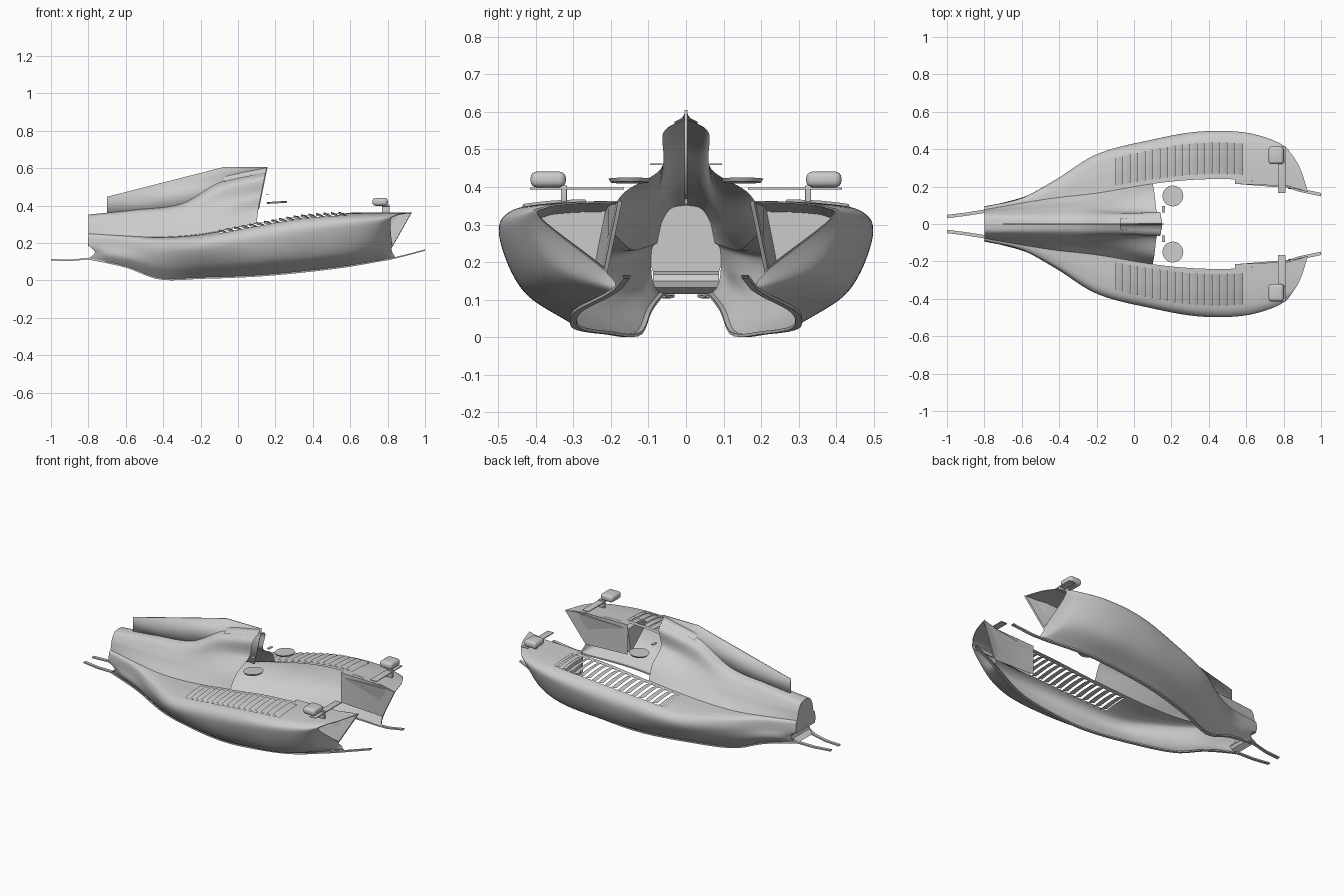
import bpy, bmesh, math
from mathutils import Vector, Matrix

if "Cube" in bpy.data.objects:
    bpy.data.objects.remove(bpy.data.objects["Cube"])

# x, inner y/z, widest y/z, undercut y/z, bottom y/z
POD = [
    (-0.80, .077, .250, .093, .190, .088, .150, .068, .116),
    (-0.60, .112, .238, .140, .170, .138, .120, .100, .072),
    (-0.42, .140, .232, .235, .155, .200, .080, .130, .009),
    (-0.20, .165, .248, .370, .170, .310, .085, .210, .012),
    (0.10, .215, .305, .450, .210, .400, .105, .285, .024),
    (0.35, .238, .347, .492, .250, .430, .120, .300, .046),
    (0.58, .236, .361, .488, .280, .420, .140, .283, .074),
    (0.80, .205, .363, .435, .303, .340, .178, .210, .112),
    (0.90, .170, .363, .395, .315, .210, .170, .185, .125)]
# x, crown z, then three y/z points down the flank
COVER = [
    (-0.80, .352, .040, .343, .063, .310, .071, .280),
    (-0.55, .378, .042, .365, .075, .318, .097, .275),
    (-0.30, .412, .045, .392, .085, .335, .118, .282),
    (-0.10, .525, .050, .490, .070, .410, .130, .330),
    (0.10, .582, .060, .545, .066, .450, .165, .385)]


def interp(keys, vals, t):
    """Smooth cubic through vals at keys."""
    n = len(keys)
    i = max(0, min(n - 2, sum(1 for k in keys if k <= t) - 1))

    def tangent(j):
        a, b = max(j - 1, 0), min(j + 1, n - 1)
        return (vals[b] - vals[a]) / (keys[b] - keys[a])
    h = keys[i + 1] - keys[i]
    s = (t - keys[i]) / h
    return (vals[i] * (2*s**3 - 3*s**2 + 1) + tangent(i) * h * (s**3 - 2*s**2 + s)
            + vals[i + 1] * (3*s**2 - 2*s**3) + tangent(i + 1) * h * (s**3 - s**2))


def row(table, t):
    return interp([r[0] for r in table], [Vector(r[1:]) for r in table], t)


def pod(t, v):
    """Point on the sidepod skin: t along the car, v 0..5 from top edge to floor."""
    yi, zi, yo, zo, yu, zu, yb, zb = row(POD, t)
    pts = [(yi, zi), (yi + .55*(yo - yi), zi - .08*(zi - zo)),
           (yi + .92*(yo - yi), zo + .68*(zi - zo)), (yo, zo), (yu, zu), (yb, zb)]
    front = max(0, (t - .6) / .3)**2
    rear = max(0, (-.7 - t) / .1)
    df, dr = (.03, -.01, -.06, -.09, -.08, -.06), (0, 0, 0, 0, .035, 0)
    return interp(range(6), [Vector((t + df[i]*front + dr[i]*rear, *p))
                             for i, p in enumerate(pts)], v)


def cover(t, v):
    """Point on the engine cover: v 0..4 from crown to the sidepod edge."""
    r = row(COVER, t)
    edge = pod(t, 0)
    pts = [(0, r[1 - 1]), (r[1], r[2]), (r[3], r[4]), (r[5], r[6]), (edge.y, edge.z)]
    lean = max(0, (t + .1) / .2) * .2
    return interp(range(5), [Vector((t + lean*max(0, z - .34), y, z)) for y, z in pts], v)


def make(name, verts, faces, mirror=True, thick=0, angle=40):
    me = bpy.data.meshes.new(name)
    me.from_pydata([tuple(p) for p in verts], [], faces)
    bm = bmesh.new()
    bm.from_mesh(me)
    bmesh.ops.recalc_face_normals(bm, faces=bm.faces)
    loose = [v for v in bm.verts if not v.link_faces]
    bmesh.ops.delete(bm, geom=loose, context='VERTS')
    bm.to_mesh(me)
    bm.free()
    ob = bpy.data.objects.new(name, me)
    bpy.context.collection.objects.link(ob)
    if thick:
        m = ob.modifiers.new("thickness", 'SOLIDIFY')
        m.thickness, m.offset = thick, 0
    if mirror:
        m = ob.modifiers.new("mirror", 'MIRROR')
        m.use_axis = (False, True, False)
        m.merge_threshold = .0005
    bpy.ops.object.select_all(action='DESELECT')
    ob.select_set(True)
    bpy.context.view_layer.objects.active = ob
    bpy.ops.object.shade_smooth_by_angle(angle=math.radians(angle))
    return ob


def grid(name, rows, skip=lambda i, j: False, close=False, **kw):
    n = len(rows[0])
    faces = []
    for i in range(len(rows) - 1):
        for j in range(n if close else n - 1):
            k = (j + 1) % n
            if not skip(i, j):
                faces.append((i*n + j, i*n + k, (i + 1)*n + k, (i + 1)*n + j))
    return make(name, [p for r in rows for p in r], faces, **kw)


def box(name, c, size, bevel=0, rot=None):
    bm = bmesh.new()
    bmesh.ops.create_cube(bm, size=1, matrix=Matrix.Translation(c) @ (rot or Matrix()) @ Matrix.Diagonal((*size, 1)))
    if bevel:
        bmesh.ops.bevel(bm, geom=bm.edges[:], offset=bevel, segments=4, profile=.5, affect='EDGES')
    verts = [v.co.copy() for v in bm.verts]
    faces = [[v.index for v in f.verts] for f in bm.faces]
    bm.verts.index_update()
    faces = [[v.index for v in f.verts] for f in bm.faces]
    bm.free()
    return make(name, verts, faces)


# sidepod skins with an opening for the louvres
NX, NV = 85, 50
ts = [-.8 + .02*i for i in range(NX + 1)]
grid("sidepod", [[pod(t, 5*j/NV) for j in range(NV + 1)] for t in ts],
     skip=lambda i, j: -.101 < ts[i] < .575 and 2 <= j < 15)

# louvre slats, trailing edges raised
for k in range(17):
    x = -.1 + .04*k
    grid("louvre_slat", [[pod(x + a, .2 + 1.3*j/12) + Vector((0, 0, dz)) for j in range(13)]
                         for a, dz in ((-.002, .009), (.018, .002), (.040, -.012))])

# engine cover and airbox
grid("engine_cover", [[cover(-.8 + .02*i, 4*j/40) for j in range(41)] for i in range(46)])

# centre fin
side = [(-.70, .355), (-.70, .447), (-.08, .605), (.158, .605), (.112, .38), (-.1, .40), (-.35, .37)]
make("centre_fin", [(x, 0, z) for x, z in side], [range(len(side))], mirror=False, thick=.007)
# swelling from the airbox crown up to the fin
grid("fin_root", [[Vector((cover(t, 0).x, y, cover(t, 0).z + dz)) for y, dz in
                   ((.030, -.008), (.012, .001), (.005, .010), (.003, .022))]
                  for t in [-.08 + .03*i for i in range(7)]])

# rear bulkhead and the hollow strip below it
arch = [cover(-.8, j/4) for j in range(17)] + [pod(-.8, j/4) for j in range(1, 13)]
arch += [Vector((-.8, .088, .175)), Vector((-.8, 0, .175))]
make("rear_bulkhead", arch, [range(len(arch))])
grid("rear_strip", [[Vector((x, y, z)) for x, z in
                     ((-.8, .175), (-.772, .167), (-.762, .15), (-.768, .132), (-.8, .115))]
                    for y in (0, .088)])

# air inlets: lip, duct and radiator panel
ring = [pod(.9, 4*j/40) for j in range(41)]
low, top = ring[-1], ring[0]
ring += [low.lerp(top, j/8) for j in range(1, 8)]
mid = sum(ring, Vector()) / len(ring)
lip = [p + (mid - p)*.09 + Vector((.002, 0, 0)) for p in ring]
throat = [p + (mid - p)*.13 + Vector((-.03, 0, 0)) for p in ring]
back = [Vector((.54, .215 + (p.y - .17)*.76, .18 + (p.z - .17)*.80)) for p in ring]
grid("inlet_duct", [ring, lip, throat, back], close=True)
make("radiator_panel", back, [range(len(back))])
# outer wall of the duct, facing the cockpit
grid("duct_side_wall", [[Vector((.54, .214, .361)), Vector((.54, .214, .18))],
                        [Vector((.80, .205, .361)), Vector((.80, .212, .17))],
                        [top, low]])
grid("duct_top_shelf", [[Vector((.54, .214, .361)), Vector((.54, .24, .361))],
                        [Vector((.80, .204, .362)), Vector((.80, .215, .362))]])

# floor edge strips running past both ends
path = [Vector((-1, .040, .110)), Vector((-.9, .052, .107))]
path += [Vector((t, *row(POD, t)[6:8])) for t in [-.8 + .04*i for i in range(41)]]
path += [Vector((.88, .182, .130)), Vector((1, .157, .162))]
grid("floor_edge", [[p + Vector((0, a, b)) for a, b in
                     ((-.009, -.004), (.009, -.004), (.009, .004), (-.009, .004))] for p in path],
     close=True)

# mirrors with stalks and cross bars
box("mirror_housing", (.76, .367, .42), (.082, .094, .042), .017)
box("mirror_stalk", (.79, .325, .382), (.04, .016, .045), .003)
box("mirror_bar", (.79, .29, .396), (.042, .25, .006), .002)

# loose pads and small tabs beside the airbox
bm = bmesh.new()
bmesh.ops.create_cone(bm, cap_ends=True, segments=20, radius1=.05, radius2=.056, depth=.01,
                      matrix=Matrix.Translation((.208, .15, .417)) @ Matrix.Rotation(-.06, 4, 'Y'))
bm.verts.index_update()
make("cockpit_pad", [v.co.copy() for v in bm.verts], [[v.index for v in f.verts] for f in bm.faces])
bm.free()
box("side_tab", (.158, .079, .46), (.016, .034, .004))
